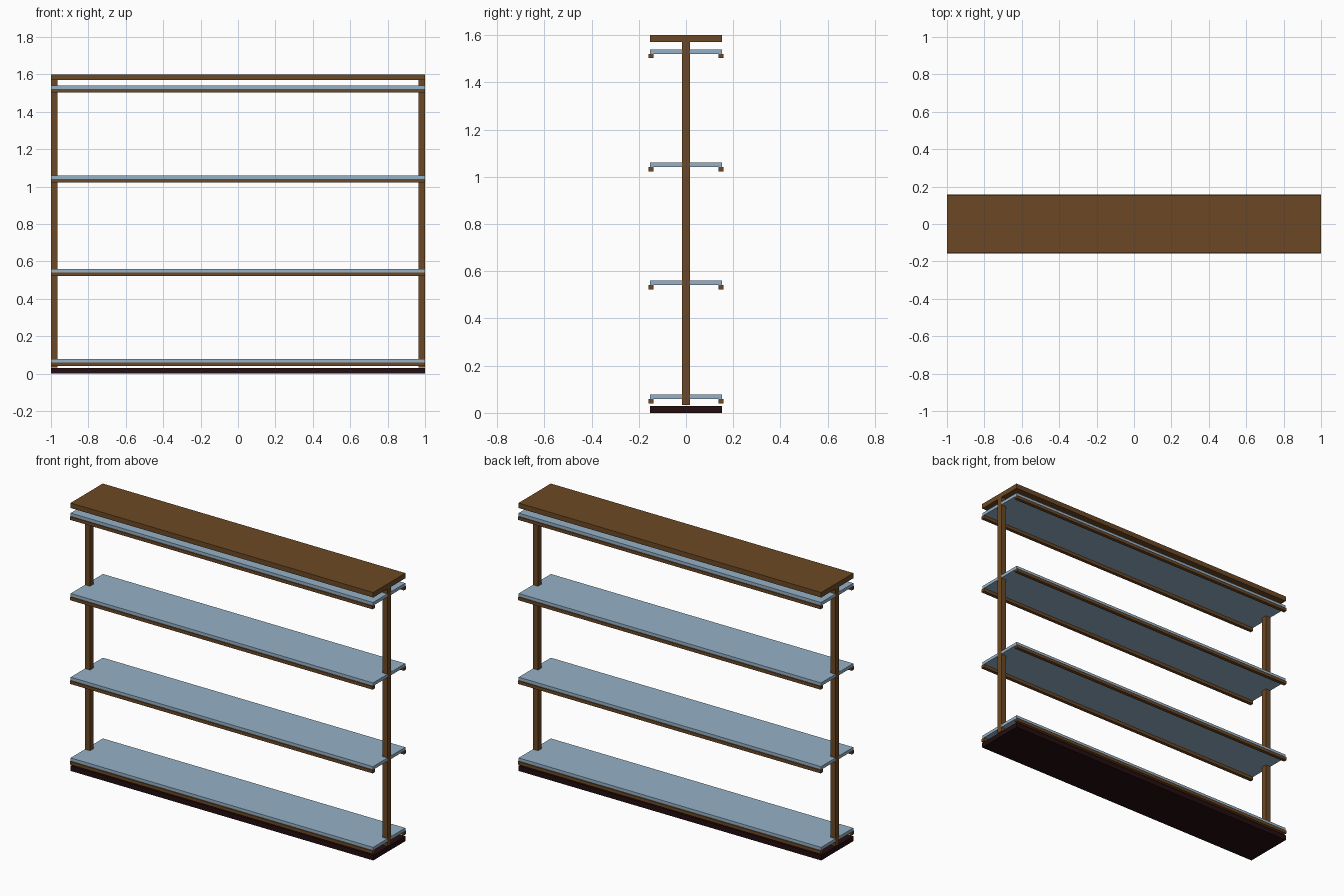
import bpy

if "Cube" in bpy.data.objects:
    bpy.data.objects.remove(bpy.data.objects["Cube"])


def material(name, rgb):
    m = bpy.data.materials.new(name)
    m.diffuse_color = (*rgb, 1)
    m.use_nodes = True
    m.node_tree.nodes["Principled BSDF"].inputs["Base Color"].default_value = m.diffuse_color
    return m


wood = material("brown wood", (0.15, 0.066, 0.018))
glass = material("pale blue glass", (0.30, 0.44, 0.57))
dark = material("dark wood", (0.018, 0.004, 0.005))


def box(name, x, y, z, mat):
    """Box from (min, max) ranges on each axis."""
    bpy.ops.mesh.primitive_cube_add(size=1)
    ob = bpy.context.object
    ob.name = name
    ob.location = [sum(r) / 2 for r in (x, y, z)]
    ob.scale = [r[1] - r[0] for r in (x, y, z)]
    bpy.ops.object.transform_apply(location=True, rotation=False, scale=True)
    ob.data.materials.append(mat)
    return ob


FULL = (-1, 1)
DEPTH = (-0.152, 0.152)

# Base and top planks
box("base_plank", FULL, DEPTH, (0, 0.03), dark)
box("top_plank", FULL, DEPTH, (1.57, 1.6), wood)

# End posts
for side, x in (("left", (-1, -0.966)), ("right", (0.966, 1))):
    box(side + "_post", x, (-0.017, 0.017), (0.033, 1.57), wood)

# Shelves, each on a front and a back rail
for i, top in enumerate((0.078, 0.56, 1.06, 1.54), 1):
    # shelf ends sit a hair inside the posts' outer faces
    box(f"shelf_{i}", (-0.999, 0.999), DEPTH, (top - 0.019, top), glass)
    for side, y in (("front", (-0.158, -0.137)), ("back", (0.137, 0.158))):
        box(f"{side}_rail_{i}", FULL, y, (top - 0.038, top - 0.019), wood)
